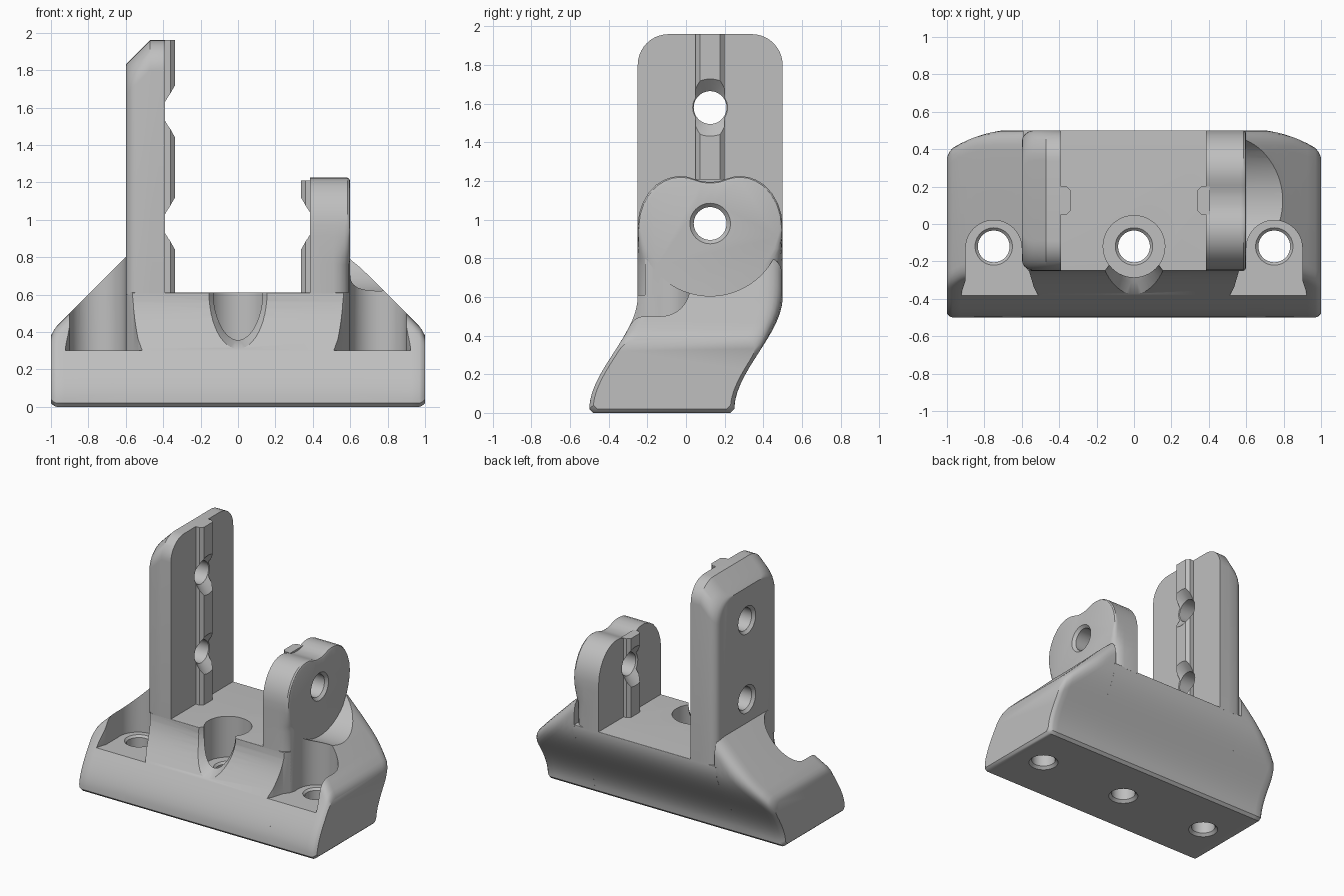
import bpy, bmesh
from math import sin, cos, pi, radians

cube = bpy.data.objects.get("Cube")
if cube:
    bpy.data.objects.remove(cube, do_unlink=True)

grey = bpy.data.materials.new("plain grey")
grey.use_nodes = True
grey.diffuse_color = (0.52, 0.52, 0.52, 1)
bsdf = next(n for n in grey.node_tree.nodes if n.type == 'BSDF_PRINCIPLED')
bsdf.inputs["Base Color"].default_value = (0.52, 0.52, 0.52, 1)

SCREW_Y = -0.12
BOLT_Y = 0.125


def loft(name, rings, triangulate=False):
    """Closed solid through a series of rings with equal point counts."""
    bm = bmesh.new()
    loops = [[bm.verts.new(p) for p in ring] for ring in rings]
    n = len(loops[0])
    for a, b in zip(loops, loops[1:]):
        for i in range(n):
            j = (i + 1) % n
            bm.faces.new((a[i], a[j], b[j], b[i]))
    bm.faces.new(loops[0][::-1])
    bm.faces.new(loops[-1])
    if triangulate:
        bmesh.ops.triangulate(bm, faces=bm.faces[:])
    bmesh.ops.recalc_face_normals(bm, faces=bm.faces[:])
    mesh = bpy.data.meshes.new(name)
    bm.to_mesh(mesh)
    bm.free()
    mesh.materials.append(grey)
    obj = bpy.data.objects.new(name, mesh)
    bpy.context.collection.objects.link(obj)
    return obj


def lathe(name, profile, axis, centre, sides=48):
    """Revolve (radius, distance) pairs about the x or z axis."""
    rings = []
    for r, d in profile:
        ring = []
        for i in range(sides):
            u, v = r * cos(2 * pi * i / sides), r * sin(2 * pi * i / sides)
            ring.append((d, centre[0] + u, centre[1] + v) if axis == 'x'
                        else (centre[0] + u, centre[1] + v, d))
        rings.append(ring)
    return loft(name, rings)


def prism(name, outline, z0, z1):
    return loft(name, [[(x, y, z) for x, y in outline] for z in (z0, z1)])


def activate(obj):
    bpy.ops.object.select_all(action='DESELECT')
    obj.select_set(True)
    bpy.context.view_layer.objects.active = obj


def cut(obj, cutters):
    for c in cutters:
        mod = obj.modifiers.new("cut", 'BOOLEAN')
        mod.operation, mod.solver, mod.object = 'DIFFERENCE', 'EXACT', c
        activate(obj)
        bpy.ops.object.modifier_apply(modifier=mod.name)


def front(z):
    """S-shaped front face of the foot; the back runs parallel to it."""
    t = min(max((z - 0.02) / 0.58, 0), 1)
    return -0.5 + 0.25 * t * t * (3 - 2 * t)


def section(x, h, rf, rb, e=0.0):
    """Cross-section of the foot at x, with height h and rounded top edges."""
    h -= e

    def side(r, sign, shift):
        z0 = 0.02 + e
        pts = [(shift + front(0) + sign * (e + 0.02), e)]
        for i in range(15):
            z = z0 + (h - r - z0) * i / 14
            pts.append((shift + front(z) + sign * e, z))
        p, c = pts[-1], (shift + front(h) + sign * e, h)
        q = (c[0] + sign * r, h)
        for i in range(1, 7):
            t = i / 6
            pts.append(tuple((1 - t) ** 2 * a + 2 * t * (1 - t) * b + t * t * d
                             for a, b, d in zip(p, c, q)))
        return pts
    ring = side(rf, 1, 0) + side(rb, -1, 0.75)[::-1]
    return [(x, y, z) for y, z in ring]


# Cutters for the screw holes, screw pockets and cross bolts
def screw_hole(x):
    return lathe("screw_hole", [(0.205, -0.1), (0.105, 0), (0.085, 0.02),
                                (0.085, 0.285), (0.12, 0.32)], 'z', (x, SCREW_Y))


def screw_pocket(s):
    arc = [(0.75 + 0.15 * cos(pi * i / 24), SCREW_Y - 0.01 + 0.15 * sin(pi * i / 24))
           for i in range(25)]
    inner = [(0.6, -0.18), (0.588, -0.22), (0.56, -0.255), (0.535, -0.34), (0.49, -0.42), (0.49, -0.7)]
    outer = [(0.93, -0.7), (0.93, -0.42), (0.92, -0.36), (0.9, -0.3)]
    return prism("screw_pocket", [(s * x, y) for x, y in arc + inner + outer], 0.3, 1.2)


def bolt_hole(s, z):
    return lathe("bolt_hole", [(r, s * d) for r, d in (
        (0.205, 0.7), (0.105, 0.6), (0.085, 0.58), (0.085, 0.395), (0.15, 0.335), (0.2, 0.285))],
        'x', (BOLT_Y, z))


pockets = {s: screw_pocket(s) for s in (-1, 1)}
side_screws = {s: screw_hole(0.75 * s) for s in (-1, 1)}
low_bolt, high_bolt, right_bolt = bolt_hole(-1, 0.98), bolt_hole(-1, 1.58), bolt_hole(1, 0.98)
centre_screw = screw_hole(0)
centre_pocket = lathe("centre_pocket", [(0.165, 0.3), (0.165, 0.9)], 'z', (0, SCREW_Y))
clearance = lathe("clearance", [(0.375, 0.5), (0.375, 1.1)], 'x', (BOLT_Y, 0.98), 96)


# Rounded mouth where the centre pocket breaks through the front
def mouth_ring(a, depth, dy):
    arch = [(a * cos(pi * i / 24), 0.61 - depth * sin(pi * i / 24)) for i in range(25)]
    return [(x, front(z) + dy, z) for x, z in arch + [(-a, 0.8), (a, 0.8)]]


mouth = loft("mouth", [mouth_ring(*p) for p in (
    (0.22, 0.37, -0.1), (0.155, 0.3, 0), (0.125, 0.265, 0.04), (0.1, 0.23, 0.1))], True)

parts = []

# Foot: centre block and two sloping wings
centre = loft("foot_centre", [section(x, 0.61, 0.004, 0.004) for x in (-0.6, 0.6)])
cut(centre, [pockets[-1], pockets[1], centre_screw, centre_pocket, mouth])
parts.append(centre)

for s, name in ((-1, "right_wing"), (1, "left_wing")):
    stations = [(0.59 + 0.38 * i / 9, 0) for i in range(10)] + [(0.985, 0.006), (1.0, 0.02)]
    wing = loft(name, [section(s * x, 1.4 - x, 0.06, 0.11, e) for x, e in stations])
    cut(wing, [pockets[s], side_screws[s]] + ([clearance] if s > 0 else []))
    parts.append(wing)


# Tall upright with a chamfered outer top and rounded outer edges
def tower_ring(x, inset, drop):
    r, top, half = 0.16, 1.96 - drop, 0.375 - inset
    ring = [(-half, 0.6), (half, 0.6)]
    for c, start in ((half - r, 0), (r - half, pi / 2)):
        ring += [(c + r * cos(start + pi / 2 * i / 10), top - r + r * sin(start + pi / 2 * i / 10))
                 for i in range(11)]
    return [(x, BOLT_Y + y, z) for y, z in ring]


tower = loft("tall_upright", [tower_ring(*p) for p in (
    (-0.39, 0, 0), (-0.47, 0, 0), (-0.54, 0, 0.07), (-0.565, 0.007, 0.095),
    (-0.585, 0.022, 0.115), (-0.595, 0.038, 0.125), (-0.6, 0.06, 0.13))])
cut(tower, [low_bolt, high_bolt])
parts.append(tower)


# Short upright with a two-lobed top, its lower outer edges narrowing
def post_ring(x, pinch, inset):
    top = [(0.02, 1.196), (0.05, 1.2), (0.08, 1.21), (0.12, 1.222), (0.16, 1.225),
           (0.2, 1.22), (0.24, 1.205), (0.28, 1.18), (0.32, 1.137), (0.35, 1.085),
           (0.368, 1.03), (0.375, 0.97)]
    low = [(0.368, 0.91), (0.35, 0.85), (0.325, 0.8), (0.295, 0.76), (0.29, 0.6)]
    half = [(y - inset * y / 0.375, z - inset) for y, z in top]
    half += [(0.375 + (y - 0.375) * pinch - inset, z) for y, z in low]
    ring = half + [(-y, z) for y, z in half[::-1]]
    return [(x, BOLT_Y + y, z) for y, z in ring]


post = loft("short_upright", [post_ring(*p) for p in (
    (0.385, 0, 0), (0.51, 0, 0), (0.545, 0.12, 0), (0.57, 0.32, 0),
    (0.585, 0.55, 0), (0.595, 0.8, 0.006), (0.6, 1, 0.018))])
cut(post, [right_bolt])
parts.append(post)

# Guide rails on the inner faces, notched around the bolts
for s, name, wall, top, bolts in ((-1, "tall_rail", 0.39, 1.96, [low_bolt, high_bolt]),
                                  (1, "short_rail", 0.385, 1.21, [right_bolt])):
    shape = [(wall + 0.02, -0.075), (0.36, -0.075), (0.337, -0.052),
             (0.337, 0.052), (0.36, 0.075), (wall + 0.02, 0.075)]
    rail = prism(name, [(s * x, BOLT_Y + y) for x, y in shape], 0.6, top)
    cut(rail, bolts)
    parts.append(rail)

# Remove the cutters and shade the finished parts
for obj in list(pockets.values()) + list(side_screws.values()) + [
        low_bolt, high_bolt, right_bolt, centre_screw, centre_pocket, clearance, mouth]:
    bpy.data.objects.remove(obj, do_unlink=True)
for obj in parts:
    activate(obj)
    bpy.ops.object.shade_smooth_by_angle(angle=radians(32))
